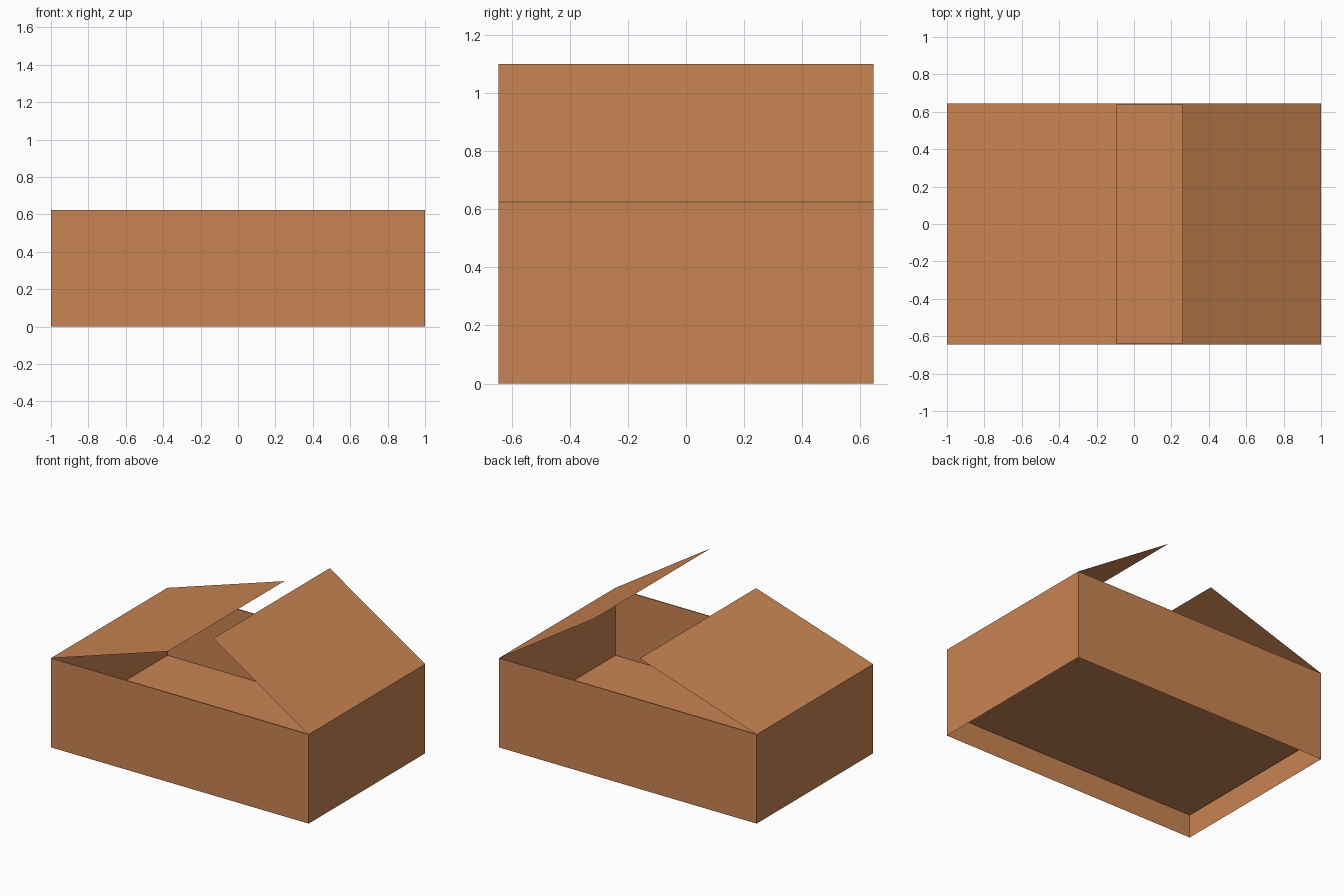
import bpy, bmesh

if "Cube" in bpy.data.objects:
    bpy.data.objects.remove(bpy.data.objects["Cube"])

HX, HY, TOP = 1.0, 0.645, 0.625   # half length, half width, wall height
WALL, FLOOR = 0.01, 0.157         # wall thickness, raised floor height

card = bpy.data.materials.new("cardboard brown")
card.diffuse_color = (0.584, 0.231, 0.084, 1)
card.use_nodes = True
card.node_tree.nodes["Principled BSDF"].inputs["Base Color"].default_value = card.diffuse_color


def add_object(name, bm):
    mesh = bpy.data.meshes.new(name)
    bm.to_mesh(mesh)
    bm.free()
    mesh.materials.append(card)
    obj = bpy.data.objects.new(name, mesh)
    bpy.context.collection.objects.link(obj)
    return obj


# Box body: open underneath, top inset to a thin rim and sunk to the floor
bm = bmesh.new()
bmesh.ops.create_cube(bm, size=1)
for v in bm.verts:
    v.co = (v.co.x * 2 * HX, v.co.y * 2 * HY, (v.co.z + 0.5) * TOP)
bm.normal_update()
top = next(f for f in bm.faces if f.normal.z > 0.9)
bottom = next(f for f in bm.faces if f.normal.z < -0.9)
bmesh.ops.delete(bm, geom=[bottom], context='FACES_ONLY')
bmesh.ops.inset_region(bm, faces=[top], thickness=WALL)
sunk = bmesh.ops.extrude_face_region(bm, geom=[top])["geom"]
for v in (g for g in sunk if isinstance(g, bmesh.types.BMVert)):
    v.co.z = FLOOR
if top.is_valid:
    bmesh.ops.delete(bm, geom=[top], context='FACES_ONLY')
add_object("box_body", bm)


# Paper-thin lid flaps hinged on the two short ends
def flap(name, hinge_x, tip_x, tip_z):
    bm = bmesh.new()
    points = [(hinge_x, -HY, TOP), (tip_x, -HY, tip_z),
              (tip_x, HY, tip_z), (hinge_x, HY, TOP)]
    face = bm.faces.new([bm.verts.new(p) for p in points])
    face.normal_update()
    if face.normal.z < 0:
        face.normal_flip()
    add_object(name, bm)


flap("left_flap", -HX, -0.092, 0.915)
flap("right_flap", HX, 0.26, 1.10)
